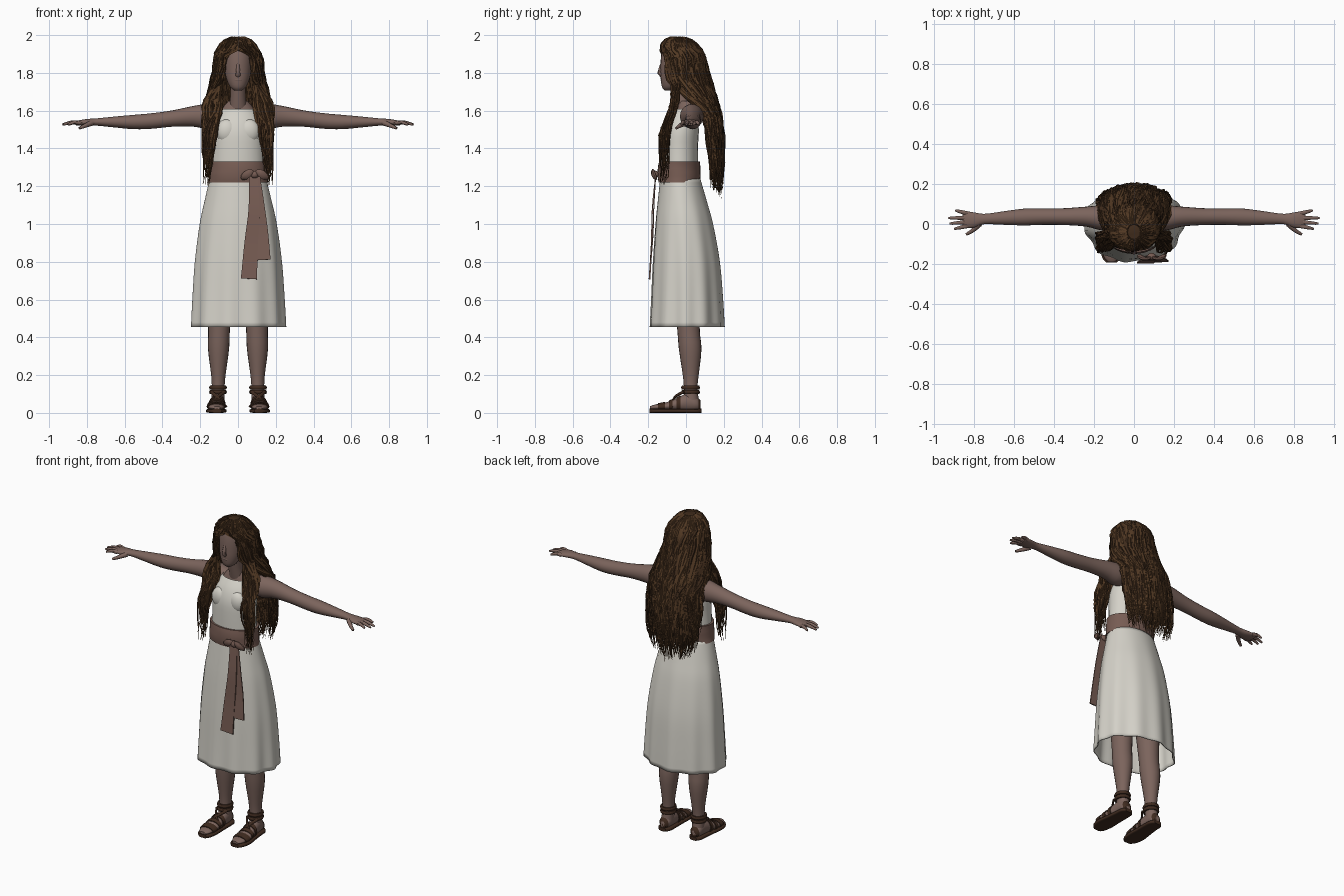
import bpy, bmesh, math, random
from mathutils import Vector

random.seed(7)
if "Cube" in bpy.data.objects:
    bpy.data.objects.remove(bpy.data.objects["Cube"])


def material(name, r, g, b):
    m = bpy.data.materials.new(name)
    m.use_nodes = True
    m.diffuse_color = (r, g, b, 1)
    m.node_tree.nodes["Principled BSDF"].inputs["Base Color"].default_value = (r, g, b, 1)
    return m


SKIN = material("skin", .2, .128, .108)
CLOTH = material("dress cloth", .66, .64, .58)
SASH = material("sash cloth", .185, .108, .087)
HAIR = material("brown hair", .085, .041, .017)
DARK_HAIR = material("dark brown hair", .05, .024, .011)
LEATHER = material("sandal leather", .05, .024, .014)


def finish(name, bm, mats, angle=45):
    bmesh.ops.recalc_face_normals(bm, faces=bm.faces)
    mesh = bpy.data.meshes.new(name)
    bm.to_mesh(mesh)
    bm.free()
    for m in mats:
        mesh.materials.append(m)
    obj = bpy.data.objects.new(name, mesh)
    bpy.context.collection.objects.link(obj)
    bpy.ops.object.select_all(action='DESELECT')
    obj.select_set(True)
    bpy.context.view_layer.objects.active = obj
    bpy.ops.object.shade_smooth_by_angle(angle=math.radians(angle))
    return obj


def smooth(keys, steps):
    """Catmull-Rom interpolation through tuples of any length."""
    keys = [tuple(k) for k in keys]
    p = [keys[0]] + keys + [keys[-1]]
    out = []
    for i in range(1, len(p) - 2):
        for j in range(steps):
            t = j / steps
            out.append(tuple(
                b + t * ((c - a) + t * ((2*a - 5*b + 4*c - d) + t * (3*b - a - 3*c + d))) / 2
                for a, b, c, d in zip(*p[i - 1:i + 3])))
    return out + [keys[-1]]


def skin_rings(bm, rings, cap, index=0):
    loops = [[bm.verts.new(v) for v in ring] for ring in rings]
    n = len(loops[0])
    for a, b in zip(loops, loops[1:]):
        for i in range(n):
            bm.faces.new((a[i], a[(i+1) % n], b[(i+1) % n], b[i])).material_index = index
    if cap:
        bm.faces.new(loops[0]).material_index = index
        bm.faces.new(loops[-1]).material_index = index


def loft(name, mat, keys, axis="z", n=24, steps=3, cap=True, power=1, ripple=None, side=1, at=(0, 0)):
    """Each key holds position on the axis, two centre values and two radii."""
    rings = []
    for s, a, b, ra, rb in smooth(keys, steps):
        ring = []
        for i in range(n):
            t = math.tau * i / n
            c, d = math.cos(t), math.sin(t)
            k = ripple(t, s) if ripple else 1
            u = a + ra * k * math.copysign(abs(c) ** power, c)
            v = b + rb * k * math.copysign(abs(d) ** power, d)
            x, y, z = {"z": (u, v, s), "x": (s, u, v), "y": (u, s, v)}[axis]
            ring.append((side * (x + at[0]), y + at[1], z))
        rings.append(ring)
    bm = bmesh.new()
    skin_rings(bm, rings, cap)
    return finish(name, bm, [mat])


def tube(bm, pts, widths, flat=1, out=(0, -1, 0), n=8, index=0):
    pts = [Vector(p) for p in pts]
    rings = []
    for i, p in enumerate(pts):
        tangent = (pts[min(i + 1, len(pts) - 1)] - pts[max(i - 1, 0)]).normalized()
        across = tangent.cross(Vector(out)).normalized()
        normal = across.cross(tangent)
        w = widths(i / (len(pts) - 1)) * (1.414 if n == 4 else 1)
        turns = [math.tau * (j + .5) / n for j in range(n)]
        rings.append([p + across * w * math.cos(t) + normal * w * flat * math.sin(t) for t in turns])
    skin_rings(bm, rings, True, index)


def ball(name, mat, centre, size):
    bm = bmesh.new()
    bmesh.ops.create_uvsphere(bm, u_segments=16, v_segments=10, radius=1)
    for v in bm.verts:
        v.co = Vector(c + s * p for c, s, p in zip(centre, size, v.co))
    return finish(name, bm, [mat])


# Head, neck and upper torso
loft("head", SKIN, [(1.707, 0, -.095, .018, .018), (1.725, 0, -.085, .042, .042), (1.77, 0, -.07, .062, .064),
     (1.82, 0, -.06, .071, .075), (1.88, 0, -.05, .075, .083), (1.94, 0, -.045, .066, .075),
     (1.975, 0, -.04, .03, .04)])
bm = bmesh.new()
tube(bm, [(0, -.127, 1.855), (0, -.135, 1.825), (0, -.141, 1.8), (0, -.128, 1.79)], lambda t: .007 + .008 * t)
finish("nose", bm, [SKIN])
ball("lips", SKIN, (0, -.126, 1.762), (.022, .008, .009))
loft("neck", SKIN, [(1.6, 0, -.005, .05, .045), (1.68, 0, -.025, .04, .042), (1.78, 0, -.04, .042, .045)])
loft("upper_torso", SKIN, [(1.42, 0, -.02, .115, .07), (1.55, 0, 0, .115, .062), (1.61, 0, .005, .085, .056),
     (1.65, 0, 0, .052, .042)])

# Dress and waist sash
loft("bodice", CLOTH, [(1.28, 0, -.035, .143, .098), (1.4, 0, -.035, .138, .098), (1.49, 0, -.03, .138, .098),
     (1.56, 0, -.02, .12, .084), (1.61, 0, -.003, .092, .066)], cap=False)
for s in (-1, 1):
    ball("bust", CLOTH, (s * .058, -.088, 1.49), (.058, .038, .065))


def folds(t, z):
    depth = max(0, (1.2 - z) / .75)
    return 1 + depth * (.028 * math.cos(11 * t + .6) + .014 * math.sin(5 * t))


skirt = loft("skirt", CLOTH, [(1.24, 0, -.03, .15, .106), (1.12, 0, -.02, .178, .13), (1, 0, -.01, .204, .152),
             (.8, 0, 0, .23, .176), (.6, 0, .003, .243, .188), (.455, 0, .003, .25, .195)],
             n=96, steps=4, cap=False, ripple=folds)
shell = skirt.modifiers.new("thickness", 'SOLIDIFY')
shell.thickness = .006
loft("waist_sash", SASH, [(1.22, 0, -.035, .158, .11), (1.275, 0, -.037, .152, .114), (1.33, 0, -.035, .152, .108)],
     n=32, ripple=lambda t, z: 1 + .008 * math.sin(90 * z + 2 * t))

bm = bmesh.new()
tails = [([(.08, -.16, 1.26), (.085, -.178, 1.08), (.07, -.182, .9), (.058, -.193, .71)], .022, .043),
         ([(.095, -.16, 1.26), (.115, -.17, 1.1), (.13, -.175, .95), (.138, -.186, .81)], .02, .035)]
for path, top, bottom in tails:
    tube(bm, smooth(path, 4), lambda t: top + (bottom - top) * t, flat=.1, n=4)
for s in (-1, 1):
    loop = [(.088, -.16, 1.265), (.088 + s * .025, -.175, 1.272), (.088 + s * .055, -.165, 1.25),
            (.088 + s * .06, -.155, 1.235)]
    tube(bm, smooth(loop, 3), lambda t: .008 + .014 * math.sin(math.pi * t), flat=.5)
finish("sash_bow_and_tails", bm, [SASH])
ball("sash_knot", SASH, (.088, -.163, 1.262), (.022, .018, .02))

# Arms, hands, legs and sandals
for s, label in ((1, "left_"), (-1, "right_")):
    loft(label + "arm", SKIN, [(.08, .025, 1.575, .05, .045), (.16, .03, 1.57, .062, .065),
         (.24, .037, 1.57, .05, .054), (.35, .037, 1.558, .042, .043), (.46, .037, 1.545, .041, .041),
         (.55, .035, 1.54, .042, .038), (.65, .03, 1.54, .034, .029), (.75, .025, 1.54, .026, .019),
         (.8, .02, 1.538, .038, .018), (.845, .022, 1.535, .042, .013), (.86, .022, 1.533, .036, .01)],
         axis="x", n=20, side=s)
    bm = bmesh.new()
    for x, y, base in ((.9, -.024, -.01), (.924, .002, .01), (.93, .03, .031), (.895, .068, .053)):
        path = [(s * .835, base, 1.535), (s * (x + .835) / 2, (y + base) / 2, 1.538), (s * x, y, 1.526)]
        tube(bm, smooth(path, 3), lambda t: .0115 - .006 * t ** 2, out=(0, 0, 1))
    thumb = [(s * .775, 0, 1.535), (s * .805, -.03, 1.522), (s * .84, -.052, 1.507)]
    tube(bm, smooth(thumb, 3), lambda t: .016 - .009 * t, out=(0, 0, 1))
    finish(label + "fingers", bm, [SKIN])

    loft(label + "leg", SKIN, [(.05, .107, .03, .036, .04), (.13, .105, .025, .034, .036),
         (.2, .104, .025, .038, .042), (.34, .103, .022, .056, .06), (.46, .1, .012, .058, .06),
         (.75, .095, .0, .075, .08)], n=20, side=s)
    foot_at = (.108, 0)
    foot = [(.078, 0, .04, .015, .02), (.055, 0, .048, .033, .036), (.01, 0, .055, .037, .048),
            (-.05, .004, .044, .041, .034), (-.11, .007, .034, .046, .02), (-.165, .006, .03, .037, .014),
            (-.19, .004, .027, .018, .008)]
    loft(label + "foot", SKIN, foot, axis="y", n=20, side=s, at=foot_at)
    sole = [(y - .004 if y < 0 else y + .005, x, .011, w + .008, .011) for y, x, z, w, h in foot]
    loft(label + "sandal_sole", LEATHER, sole, axis="y", power=.5, side=s, at=foot_at)
    for part, first, last, grow in (("heel_cup", 0, 2, .004), ("instep_strap", 8, 9, .005),
                                    ("middle_strap", 10, 11, .005), ("toe_strap", 12, 14, .005)):
        band = [(y, x, z, w + grow, h + grow) for y, x, z, w, h in smooth(foot, 3)[first:last + 1]]
        loft(label + part, LEATHER, band, axis="y", n=20, steps=1, side=s, at=foot_at)
    for low in (.1, .124):
        loft(label + "ankle_strap", LEATHER, [(low, .106, .024, .043, .046), (low + .01, .106, .024, .047, .05),
             (low + .02, .106, .024, .043, .046)], n=20, side=s)
    bm = bmesh.new()
    for q in (-1, 1):
        cross = [(s * (.108 + q * .045), -.075, .03), (s * .11, -.06, .083), (s * (.106 - q * .036), -.01, .112)]
        tube(bm, smooth(cross, 4), lambda t: .009, flat=.6)
    finish(label + "crossed_straps", bm, [LEATHER])

# Hair envelope: height, centre y, half width, half depth
ENVELOPE = smooth([(1.99, -.04, .03, .035), (1.965, -.035, .075, .075), (1.9, -.02, .113, .108),
                   (1.8, -.005, .122, .116), (1.7, .025, .145, .115), (1.6, .06, .172, .11),
                   (1.45, .085, .182, .105), (1.3, .1, .172, .09), (1.14, .11, .135, .07)], 6)
HAIRLINE = [(2, 0), (1.925, 0), (1.905, 34), (1.75, 42), (1.66, 75), (1.58, 106), (1, 110)]


def lookup(table, z):
    for a, b in zip(table, table[1:]):
        if z >= b[0]:
            t = min(1, max(0, (a[0] - z) / (a[0] - b[0])))
            return [p + (q - p) * t for p, q in zip(a, b)]
    return table[-1]


def hair_point(z, u, side, grow=1):
    """u runs from the hairline (0) to the middle of the back (1)."""
    _, cy, rx, ry = lookup(ENVELOPE, z)
    start = lookup(HAIRLINE, z)[1]
    t = math.radians(start + u * (180 - start))
    return Vector((side * rx * grow * math.sin(t), cy - ry * grow * math.cos(t), z))


# Solid underlayer that closes the gaps between strands
bm = bmesh.new()
columns = [(1, i / 14) for i in range(15)] + [(-1, i / 14) for i in range(14, -1, -1)]
rows = [[bm.verts.new(hair_point(z, u, s, .94)) for s, u in columns]
        for z in [1.985 - .03 * i for i in range(25)]]
for a, b in zip(rows, rows[1:]):
    for i in range(len(columns) - 1):
        bm.faces.new((a[i], a[i + 1], b[i + 1], b[i]))
bm.faces.new(rows[0])
bmesh.ops.remove_doubles(bm, verts=bm.verts, dist=.0005)
finish("hair_underlayer", bm, [DARK_HAIR])

# Loose wavy strands over the head and down the back
bm = bmesh.new()
for i in range(620):
    side, u = random.choice((-1, 1)), random.random()
    top = random.choice((1.988, random.uniform(1.6, 1.98)))
    end = max(1.13, min(top - .3, random.uniform(1.13, 1.42) + .06 * (1 - u)))
    grow, phase, wave = random.uniform(.95, 1.07), random.uniform(0, 6), random.uniform(.004, .012)
    path = []
    for j in range(16):
        t = j / 15
        p = hair_point(top - (top - end) * t ** 1.4, u, side, grow)
        swing = wave * min(1, 3 * t)
        path.append(p + Vector((swing * math.sin(phase + 17 * t), swing * math.cos(phase + 14 * t), 0)))
    size = random.uniform(.006, .013)
    outward = (path[8] - Vector((0, 0, path[8].z))).normalized()
    tube(bm, path, lambda t: size * (1 - t ** 3) * min(1, .4 + 4 * t) + .0008,
         flat=.55, out=outward, n=5, index=i % 3 == 0)
finish("back_hair_strands", bm, [HAIR, DARK_HAIR], 25)

# Locks that fall in front of the shoulders
bm = bmesh.new()
for i in range(110):
    s, r = (-1, 1)[i % 2], random.uniform
    u = r(0, .3)
    keys = [hair_point(1.88, u, s), hair_point(1.75, u * .7, s, 1.02),
            (s * r(.085, .185), r(-.085, -.045), 1.62), (s * r(.115, .188), r(-.14, -.085), 1.47),
            (s * r(.14, .185), r(-.14, -.09), r(1.2, 1.38))]
    path = [Vector(p) + Vector((r(-.004, .004), r(-.004, .004), 0)) for p in smooth(keys, 4)]
    size = r(.006, .012)
    tube(bm, path, lambda t: size * (1 - t ** 3) + .0008, flat=.6, n=5, index=i % 3 == 0)
finish("front_hair_locks", bm, [HAIR, DARK_HAIR], 25)
